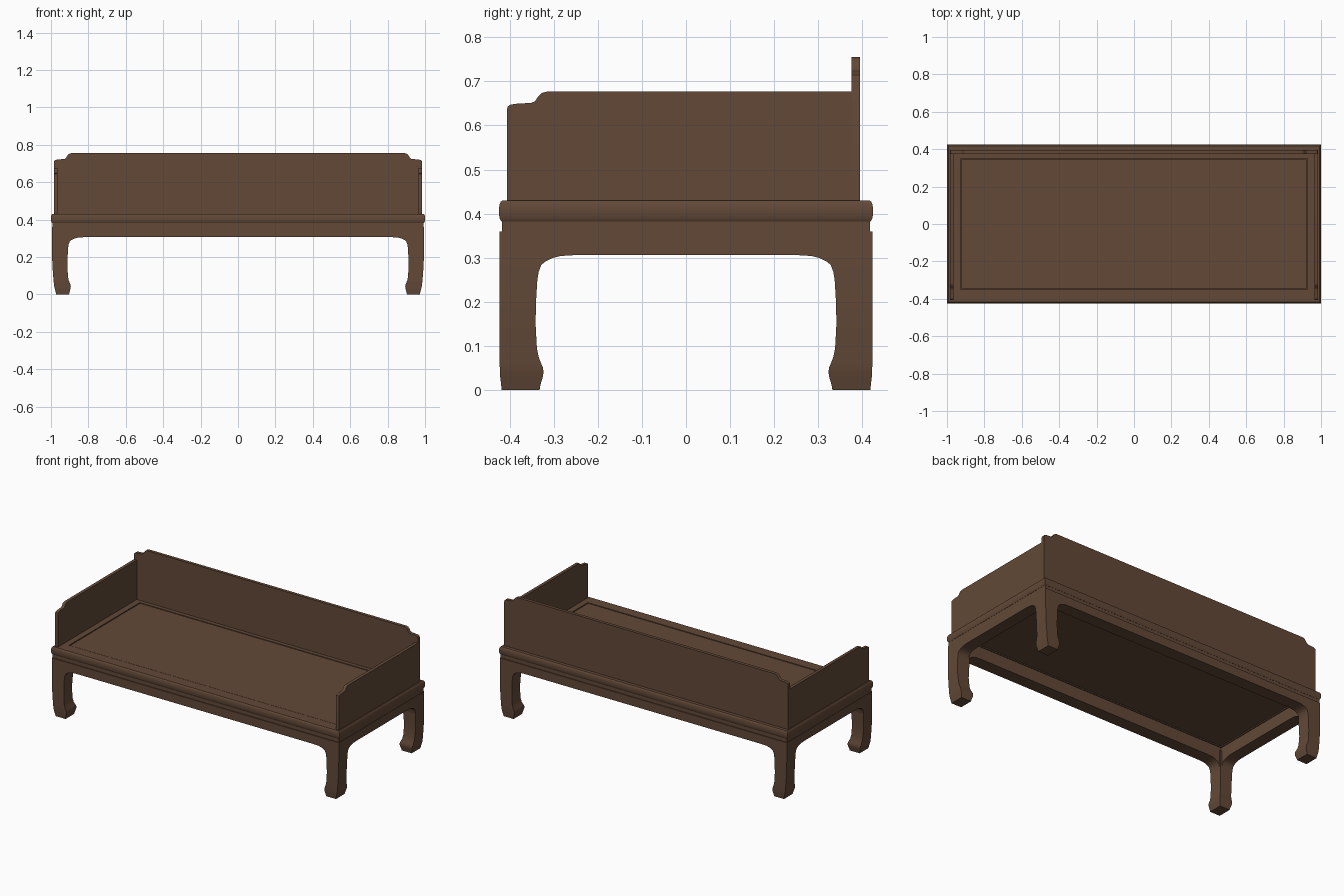
import bpy, bmesh, math

if "Cube" in bpy.data.objects:
    bpy.data.objects.remove(bpy.data.objects["Cube"])

HX, HY = 1.0, 0.424   # half length and half depth
APRON_T = 0.08        # apron thickness, nearly flush with the inside of the legs

wood = bpy.data.materials.new("dark brown wood")
wood.diffuse_color = (0.122, 0.066, 0.038, 1)
wood.use_nodes = True
wood.node_tree.nodes["Principled BSDF"].inputs["Base Color"].default_value = wood.diffuse_color


def finish(name, bm):
    bmesh.ops.recalc_face_normals(bm, faces=bm.faces)
    me = bpy.data.meshes.new(name)
    bm.to_mesh(me)
    bm.free()
    me.materials.append(wood)
    ob = bpy.data.objects.new(name, me)
    bpy.context.collection.objects.link(ob)
    bpy.ops.object.select_all(action='DESELECT')
    ob.select_set(True)
    bpy.context.view_layer.objects.active = ob
    bpy.ops.object.shade_smooth_by_angle(angle=math.radians(35))
    return ob


def loft(bm, rings, closed=False):
    """Skin a list of equal point rings; cap the ends unless closed."""
    vs = [[bm.verts.new(p) for p in r] for r in rings]
    n = len(vs[0])
    for i in range(len(vs) if closed else len(vs) - 1):
        a, b = vs[i], vs[(i + 1) % len(vs)]
        for j in range(n):
            k = (j + 1) % n
            bm.faces.new((a[j], a[k], b[k], b[j]))
    if not closed:
        bm.faces.new(vs[0])
        bm.faces.new(vs[-1])


def rect_ring(name, profile):
    """Sweep an (inset, z) cross-section round the rectangle, mitred."""
    bm = bmesh.new()
    rings = [[(sx * (HX - d), sy * (HY - d), z) for d, z in profile]
             for sx, sy in ((-1, -1), (1, -1), (1, 1), (-1, 1))]
    loft(bm, rings, closed=True)
    return finish(name, bm)


def board(name, outline, t0, t1, axis):
    """Extrude a (u, z) outline along y (axis 'y') or x (axis 'x')."""
    bm = bmesh.new()
    if axis == 'y':
        rings = [[(u, t, z) for u, z in outline] for t in (t0, t1)]
    else:
        rings = [[(t, u, z) for u, z in outline] for t in (t0, t1)]
    loft(bm, rings)
    return finish(name, bm)


def mirrored(left):
    return left + [(-u, z) for u, z in reversed(left)]


# Seat frame with rounded edge and a rebate for the panel
rect_ring("seat_frame", [
    (0.085, 0.383), (0.006, 0.382), (0.002, 0.388), (0.0, 0.398),
    (0.0, 0.412), (0.0015, 0.421), (0.004, 0.427), (0.008, 0.430),
    (0.073, 0.430), (0.073, 0.414), (0.085, 0.414)])

# Recessed waist below the frame
rect_ring("waist", [(0.007, 0.358), (0.007, 0.384),
                    (APRON_T, 0.384), (APRON_T, 0.358)])

# Seat panel with a narrow groove around it
px, py = HX - 0.078, HY - 0.078
board("seat_panel", [(-px, 0.390), (px, 0.390), (px, 0.428), (-px, 0.428)], -py, py, 'y')

# Legs: z, outer inset in x, outer inset in y, inner inset
LEG = [(0.0, 0.028, 0.006, 0.092), (0.012, 0.025, 0.005, 0.094),
       (0.028, 0.021, 0.003, 0.099), (0.040, 0.018, 0.002, 0.101),
       (0.050, 0.016, 0.002, 0.100), (0.062, 0.015, 0.001, 0.095),
       (0.075, 0.014, 0.001, 0.090), (0.095, 0.012, 0.001, 0.086),
       (0.15, 0.008, 0.001, 0.083), (0.20, 0.006, 0.001, 0.084),
       (0.25, 0.005, 0.001, 0.087), (0.36, 0.005, 0.001, 0.087)]
for sx, side in ((-1, "left"), (1, "right")):
    for sy, end in ((-1, "front"), (1, "back")):
        bm = bmesh.new()
        rings = []
        for z, ox, oy, i in LEG:
            x0, x1 = sx * (HX - ox), sx * (HX - i - 0.005)
            y0, y1 = sy * (HY - oy), sy * (HY - i)
            rings.append([(x0, y0, z), (x1, y0, z), (x1, y1, z), (x0, y1, z)])
        loft(bm, rings)
        finish(f"{end}_{side}_leg", bm)

# Aprons with curved shoulders running into the legs
SHOULDER = [(0.087, 0.36), (0.087, 0.25), (0.090, 0.268), (0.096, 0.284),
            (0.106, 0.292), (0.120, 0.299), (0.140, 0.304), (0.172, 0.306)]
for s, end in ((-1, "front"), (1, "back")):
    board(end + "_apron", mirrored([(d + 0.005 - HX, z) for d, z in SHOULDER]),
          s * (HY - 0.001), s * (HY - APRON_T), 'y')
for s, side in ((-1, "left"), (1, "right")):
    board(side + "_apron", mirrored([(d - HY, z) for d, z in SHOULDER]),
          s * (HX - 0.005), s * (HX - APRON_T), 'x')

# Stepped corner: (distance from the end, drop from the top)
STEP = [(0.0, 0.041), (0.002, 0.034), (0.008, 0.030), (0.020, 0.028),
        (0.055, 0.026), (0.064, 0.022), (0.072, 0.010), (0.080, 0.003), (0.092, 0.0)]

# Back rail panel
board("back_panel", mirrored([(-0.984, 0.428)] + [(d - 0.984, 0.755 - 1.2 * h) for d, h in STEP]),
      0.375, 0.395, 'y')

# Side rail panels, stepped only at the front
for s, side in ((-1, "left"), (1, "right")):
    outline = [(-0.406, 0.428)] + [(d - 0.406, 0.677 - h) for d, h in STEP]
    outline += [(0.375, 0.677), (0.375, 0.428)]
    board(side + "_panel", outline, s * 0.964, s * 0.984, 'x')
